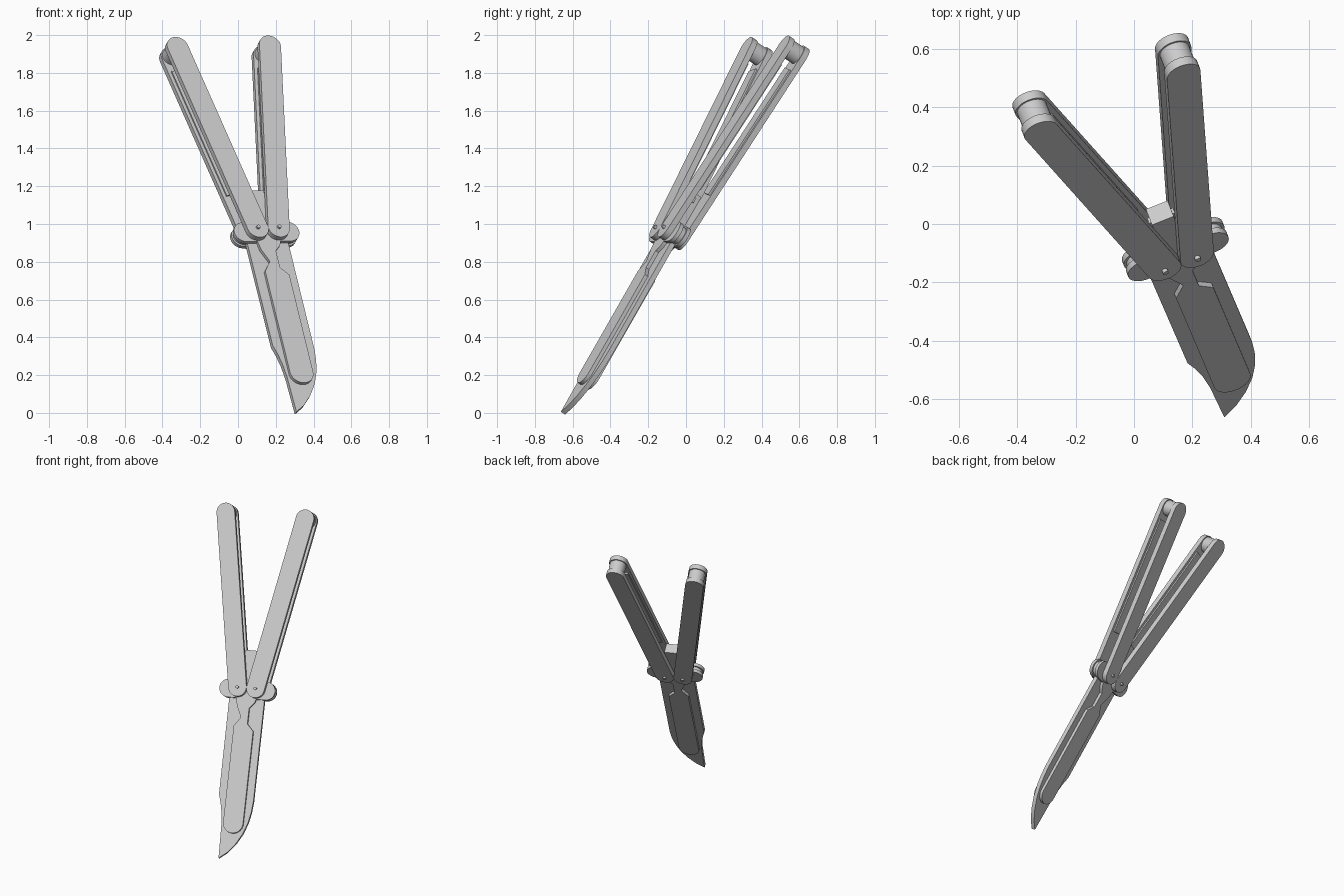
import bpy, bmesh
from math import sin, cos, pi, radians
from mathutils import Matrix, Vector

if "Cube" in bpy.data.objects:
    bpy.data.objects.remove(bpy.data.objects["Cube"])

# Knife frame: S across, T along the bisector, K toward the front face
N = Vector((0.309, -0.791, 0.528)).normalized()
U = Vector((-0.208, 0.486, 0.849))
U = (U - N * U.dot(N)).normalized()
W = U.cross(N)
FRAME = Matrix((W, U, N)).transposed().to_4x4()
FRAME.translation = (0.161, -0.136, 0.982)

R = 0.06            # handle half width, also pivot offset
LENGTH = 1.15       # pivot to handle end centre
DEPTH = 0.134       # full handle thickness
PLATE = 0.033
ANGLE = 10.2


def arc(cx, cy, r, a0, a1, n=16):
    return [(cx + r * cos(radians(a0 + (a1 - a0) * i / n)),
             cy + r * sin(radians(a0 + (a1 - a0) * i / n))) for i in range(n + 1)]


def slab(name, pts, k0, k1, local=Matrix()):
    """Extrude a flat outline between two depths."""
    bm = bmesh.new()
    face = bm.faces.new([bm.verts.new((x, y, k0)) for x, y in pts])
    ext = bmesh.ops.extrude_face_region(bm, geom=[face])
    moved = [g for g in ext['geom'] if isinstance(g, bmesh.types.BMVert)]
    bmesh.ops.translate(bm, verts=moved, vec=(0, 0, k1 - k0))
    bmesh.ops.recalc_face_normals(bm, faces=bm.faces)
    me = bpy.data.meshes.new(name)
    bm.to_mesh(me)
    bm.free()
    ob = bpy.data.objects.new(name, me)
    bpy.context.collection.objects.link(ob)
    ob.matrix_world = FRAME @ local
    bpy.ops.object.select_all(action='DESELECT')
    ob.select_set(True)
    bpy.context.view_layer.objects.active = ob
    bpy.ops.object.shade_smooth_by_angle(angle=radians(30))
    return ob


def capsule(y0, y1, r):
    return arc(0, y1, r, 0, 180) + arc(0, y0, r, 180, 360)


def circle(r, y=0, n=32):
    return arc(0, y, r, 0, 360 - 360 / n, n - 1)


# Handles: two plates, inner liners, end spacer and pivot pin each
for side, sx in (("left", -1), ("right", 1)):
    loc = Matrix.Translation((sx * R, 0, 0)) @ Matrix.Rotation(radians(-sx * ANGLE), 4, 'Z')
    slab(side + "_handle_front_plate", capsule(0, LENGTH, R), -PLATE, 0, loc)
    slab(side + "_handle_back_plate", capsule(0, LENGTH, R), -DEPTH, PLATE - DEPTH, loc)
    strip = [(-0.042, 0.27), (0.042, 0.27), (0.042, 1.06), (-0.042, 1.06)]
    slab(side + "_front_liner", strip, -PLATE - 0.01, -PLATE, loc)
    slab(side + "_back_liner", strip, PLATE - DEPTH, PLATE - DEPTH + 0.01, loc)
    slab(side + "_end_spacer", circle(0.053, LENGTH), PLATE - DEPTH, -PLATE, loc)
    slab(side + "_pivot_pin", circle(0.01, 0, 16), -DEPTH - 0.013, 0.013, loc)

# Raised centre panel with guard lobes and tang, on both faces of the blade
panel = (arc(0.003, -0.882, 0.066, 180, 360)
         + [(0.069, -0.275), (0.026, -0.23), (0.026, -0.125), (0.058, -0.09), (0.065, -0.066)]
         + arc(0.125, -0.006, 0.06, -90, 110)
         + [(0.04, 0.06), (0.04, 0.25), (-0.04, 0.25), (-0.04, 0.06)]
         + arc(-0.125, -0.006, 0.06, 70, 270)
         + [(-0.065, -0.066), (-0.057, -0.115), (-0.023, -0.19), (-0.063, -0.25)])
slab("front_panel_and_guard", panel, -0.055, -PLATE)
slab("back_panel_and_guard", panel, PLATE - DEPTH, -0.079)

# Blade core: clip point with curved belly
blade = ([(-0.072, -1.115), (-0.02, -1.075), (0.03, -1.015), (0.07, -0.945),
          (0.097, -0.87), (0.111, -0.80), (0.117, -0.73), (0.117, -0.06)]
         + arc(0.125, -0.006, 0.05, -90, 110)
         + [(0.04, 0.05), (0.04, 0.25), (-0.04, 0.25), (-0.04, 0.05)]
         + arc(-0.125, -0.006, 0.05, 70, 270)
         + [(-0.117, -0.06), (-0.115, -0.70), (-0.098, -0.755), (-0.085, -0.82), (-0.077, -0.90)])
slab("blade", blade, -0.081, -0.053)

# Crossbar through the tang
bar = [(-0.048, 0.2), (0.048, 0.2), (0.048, 0.23), (-0.048, 0.23)]
slab("tang_crossbar", bar, -0.078, -0.056)
